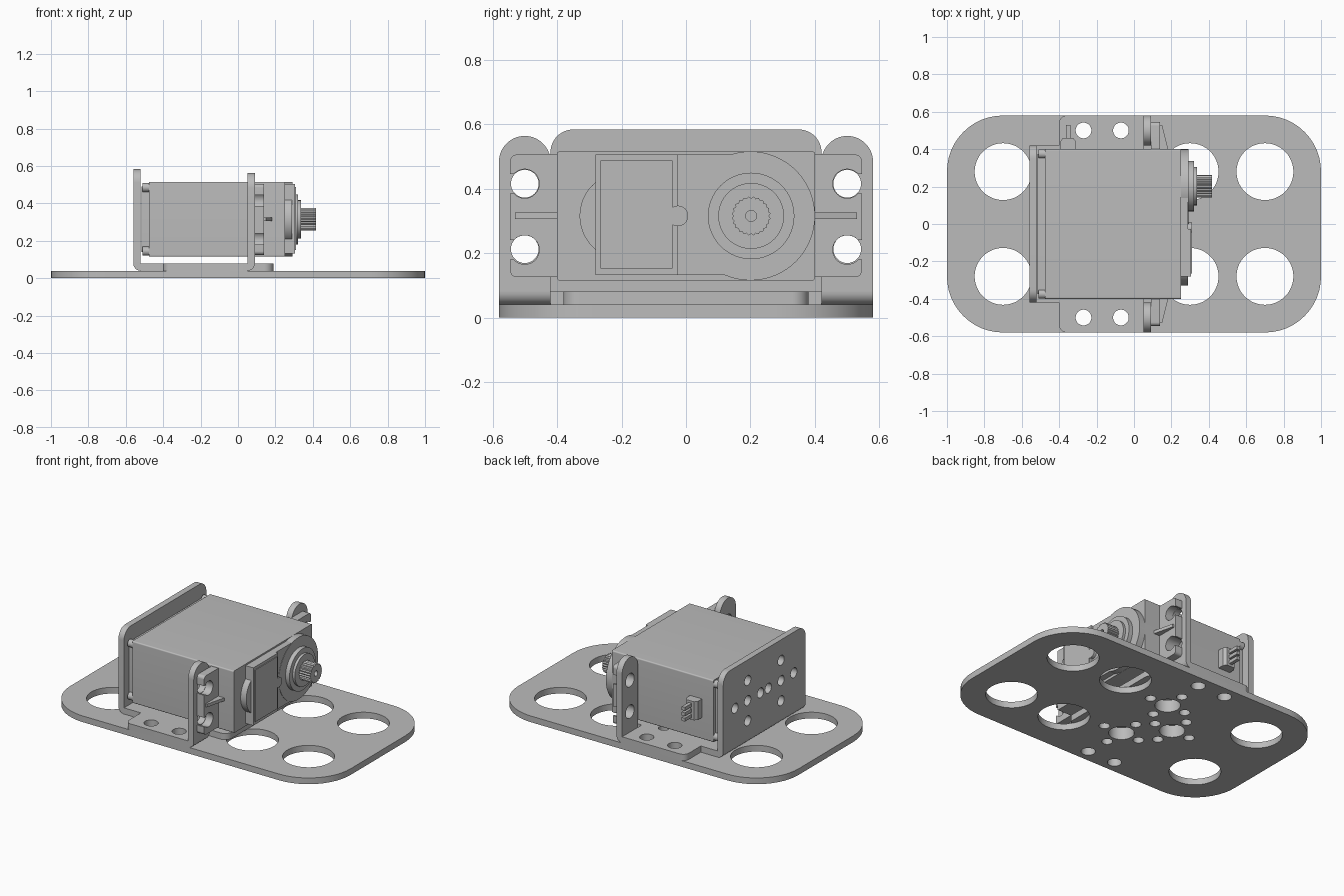
import bpy
import bmesh
from math import cos, sin, radians
from mathutils import Matrix, Vector

cube = bpy.data.objects.get("Cube")
if cube:
    bpy.data.objects.remove(cube)

grey = bpy.data.materials.new("plain grey")
grey.use_nodes = True
COLOUR = (0.5, 0.5, 0.5, 1)
grey.diffuse_color = COLOUR
grey.node_tree.nodes["Principled BSDF"].inputs["Base Color"].default_value = COLOUR

# Profile planes: Z = (x, y), X = (y, z), Y = (z, x); depth runs along the named axis
AXES = {
    "Z": Matrix.Identity(4),
    "X": Matrix(((0, 0, 1, 0), (1, 0, 0, 0), (0, 1, 0, 0), (0, 0, 0, 1))),
    "Y": Matrix(((0, 1, 0, 0), (0, 0, 1, 0), (1, 0, 0, 0), (0, 0, 0, 1))),
}


def arc(u, v, r, start=0, end=360, n=40):
    closed = abs(end - start) == 360
    count = n if closed else n + 1
    angles = [radians(start + (end - start) * i / n) for i in range(count)]
    return [(u + r * cos(a), v + r * sin(a)) for a in angles]


def rounded(corners):
    """Outline of right-angled corners, each given as (u, v, radius)."""
    out = []
    for i, (u, v, r) in enumerate(corners):
        p = Vector((u, v))
        if not r:
            out.append((u, v))
            continue
        da = (Vector(corners[i - 1][:2]) - p).normalized()
        db = (Vector(corners[(i + 1) % len(corners)][:2]) - p).normalized()
        centre = p + (da + db) * r
        for k in range(13):
            t = radians(90 * k / 12)
            out.append(tuple(centre - r * (db * cos(t) + da * sin(t))))
    return out


def rect(u0, v0, u1, v1, r=0, top=None):
    top = r if top is None else top
    return rounded([(u0, v0, r), (u1, v0, r), (u1, v1, top), (u0, v1, top)])


def slab(name, axis, lo, hi, outline, holes=()):
    """Extrude a flat outline with holes between two depths."""
    curve = bpy.data.curves.new(name, "CURVE")
    curve.dimensions = "2D"
    curve.fill_mode = "BOTH"
    curve.extrude = (hi - lo) / 2
    for loop in [outline, *holes]:
        spline = curve.splines.new("POLY")
        spline.points.add(len(loop) - 1)
        for point, (u, v) in zip(spline.points, loop):
            point.co = (u, v, 0, 1)
        spline.use_cyclic_u = True
    temp = bpy.data.objects.new(name + " profile", curve)
    bpy.context.collection.objects.link(temp)
    deps = bpy.context.evaluated_depsgraph_get()
    mesh = bpy.data.meshes.new_from_object(temp.evaluated_get(deps))
    bpy.data.objects.remove(temp)
    bm = bmesh.new()
    bm.from_mesh(mesh)
    bmesh.ops.remove_doubles(bm, verts=bm.verts, dist=0.0001)
    bmesh.ops.transform(bm, verts=bm.verts,
                        matrix=AXES[axis] @ Matrix.Translation((0, 0, (lo + hi) / 2)))
    bmesh.ops.recalc_face_normals(bm, faces=bm.faces)
    bm.to_mesh(mesh)
    bm.free()
    mesh.materials.clear()
    mesh.materials.append(grey)
    obj = bpy.data.objects.new(name, mesh)
    bpy.context.collection.objects.link(obj)
    bpy.ops.object.select_all(action="DESELECT")
    obj.select_set(True)
    bpy.context.view_layer.objects.active = obj
    bpy.ops.object.shade_smooth_by_angle(angle=radians(30))
    return obj


def ring(u, v, d, r):
    """Four small holes around a centre."""
    return [arc(u + d * a, v + d * b, r, n=20) for a, b in ((1, 0), (-1, 0), (0, 1), (0, -1))]


# Base plate with its hole pattern
pattern = []
for u, v in ((-0.08, 0.21), (-0.08, -0.21), (-0.29, 0)):
    pattern += [arc(u, v, 0.075)] + ring(u, v, 0.13, 0.032)
pattern += [arc(x, y, 0.042) for x in (-0.27, -0.07) for y in (-0.5, 0.5)]
big = [arc(x, y, 0.152, n=64) for x in (-0.7, 0.3, 0.7) for y in (-0.28, 0.28)]
slab("base_plate", "Z", 0, 0.04, rect(-1, -0.58, 1, 0.58, 0.3), pattern + big)

# Sheet bracket: floor, rear wall, bends and front ears
half = [(0.19, 0.38, 0.05), (0.05, 0.38, 0), (0.05, 0.58, 0), (-0.4, 0.58, 0.04),
        (-0.4, 0.42, 0), (-0.52, 0.42, 0)]
floor = half + [(x, -y, r) for x, y, r in reversed(half)]
slab("bracket_floor", "Z", 0.04, 0.08, rounded(floor), pattern)
wall_holes = []
for y in (-0.17, 0.17):
    wall_holes += [arc(y, 0.32, 0.032, n=20)] + ring(y, 0.32, 0.13, 0.032)
slab("bracket_wall", "X", -0.56, -0.52, rect(-0.42, 0.08, 0.42, 0.583, 0, 0.07), wall_holes)
slab("wall_bend", "Y", -0.42, 0.42,
     [(0.08, -0.52)] + arc(0.08, -0.52, 0.04, 180, 270, 10))

flange_half = ([(0.39, 0.125)] + rounded([(0.39, 0.125, 0), (0.545, 0.125, 0.02), (0.545, 0.505, 0)])[1:-1]
               + [(0.545, 0.18)] + arc(0.5, 0.21, 0.045, -42, -318)
               + [(0.545, 0.24), (0.545, 0.385)] + arc(0.5, 0.415, 0.045, -42, -318)
               + [(0.545, 0.445)]
               + rounded([(0.545, 0.4, 0), (0.545, 0.505, 0.02), (0.39, 0.505, 0)])[1:])
for side, word in ((1, "back"), (-1, "front")):
    ear = [(0.42, 0.08), (0.58, 0.08)] + arc(0.5, 0.483, 0.08, 0, 180)
    holes = [arc(side * 0.5, z, 0.043) for z in (0.212, 0.415)]
    slab(word + "_ear", "X", 0.05, 0.09, [(side * y, z) for y, z in ear], holes)
    lo, hi = sorted((side * 0.42, side * 0.58))
    slab(word + "_ear_bend", "Y", lo, hi, [(0.08, 0.05)] + arc(0.08, 0.05, 0.04, 90, 180, 10))
    # Motor mounting flange with open screw slots and a stiffening rib
    slab(word + "_flange", "X", 0.09, 0.14, [(side * y, z) for y, z in flange_half])
    rib = [(0.13, 0.39), (0.185, 0.39), (0.15, 0.53), (0.13, 0.53)]
    slab(word + "_rib", "Z", 0.305, 0.325, [(x, side * y) for x, y in rib])

# Motor case with rear cover and corner screws
slab("motor_case", "X", -0.475, 0.25, rect(-0.4, 0.115, 0.4, 0.515, 0.008))
slab("rear_cover", "X", -0.515, -0.475, rect(-0.375, 0.14, 0.375, 0.49, 0.02))
for y in (-0.375, 0.375):
    for z in (0.145, 0.485):
        slab("corner_screw", "X", -0.51, -0.47, arc(y, z, 0.024, n=20))

# Gear housing and raised panel on the output face
slab("gear_housing", "X", 0.25, 0.29, rect(-0.28, 0.132, 0.2, 0.505))
slab("gear_dome", "X", 0.25, 0.292, arc(0.2, 0.315, 0.2, n=64))
slab("side_boss", "X", 0.25, 0.29, arc(-0.195, 0.315, 0.135, n=48))
slab("panel_frame", "X", 0.29, 0.305, rect(-0.28, 0.132, -0.027, 0.505))
slab("panel_inset", "X", 0.305, 0.31, rect(-0.265, 0.152, -0.042, 0.487))
slab("panel_tab", "X", 0.29, 0.31, arc(-0.025, 0.315, 0.032, n=24))

# Output collar and toothed shaft
slab("collar_outer", "X", 0.29, 0.32, arc(0.202, 0.315, 0.134, n=64))
slab("collar_inner", "X", 0.32, 0.336, arc(0.202, 0.315, 0.102, n=64))
spline_pts = []
for i in range(48):
    r, a = (0.061 if i % 2 else 0.055), radians(i * 7.5)
    spline_pts.append((0.202 + r * cos(a), 0.315 + r * sin(a)))
slab("output_shaft", "X", 0.336, 0.416, spline_pts, [arc(0.202, 0.315, 0.017, n=20)])

# Cable connector with three pins
plug = [(-0.395, 0.39), (-0.31, 0.39), (-0.31, 0.44), (-0.325, 0.46), (-0.38, 0.46), (-0.395, 0.44)]
slab("cable_connector", "Z", 0.255, 0.375, plug)
for z in (0.28, 0.315, 0.35):
    slab("connector_pin", "Y", 0.45, 0.53, rect(z - 0.011, -0.363, z + 0.011, -0.34))
